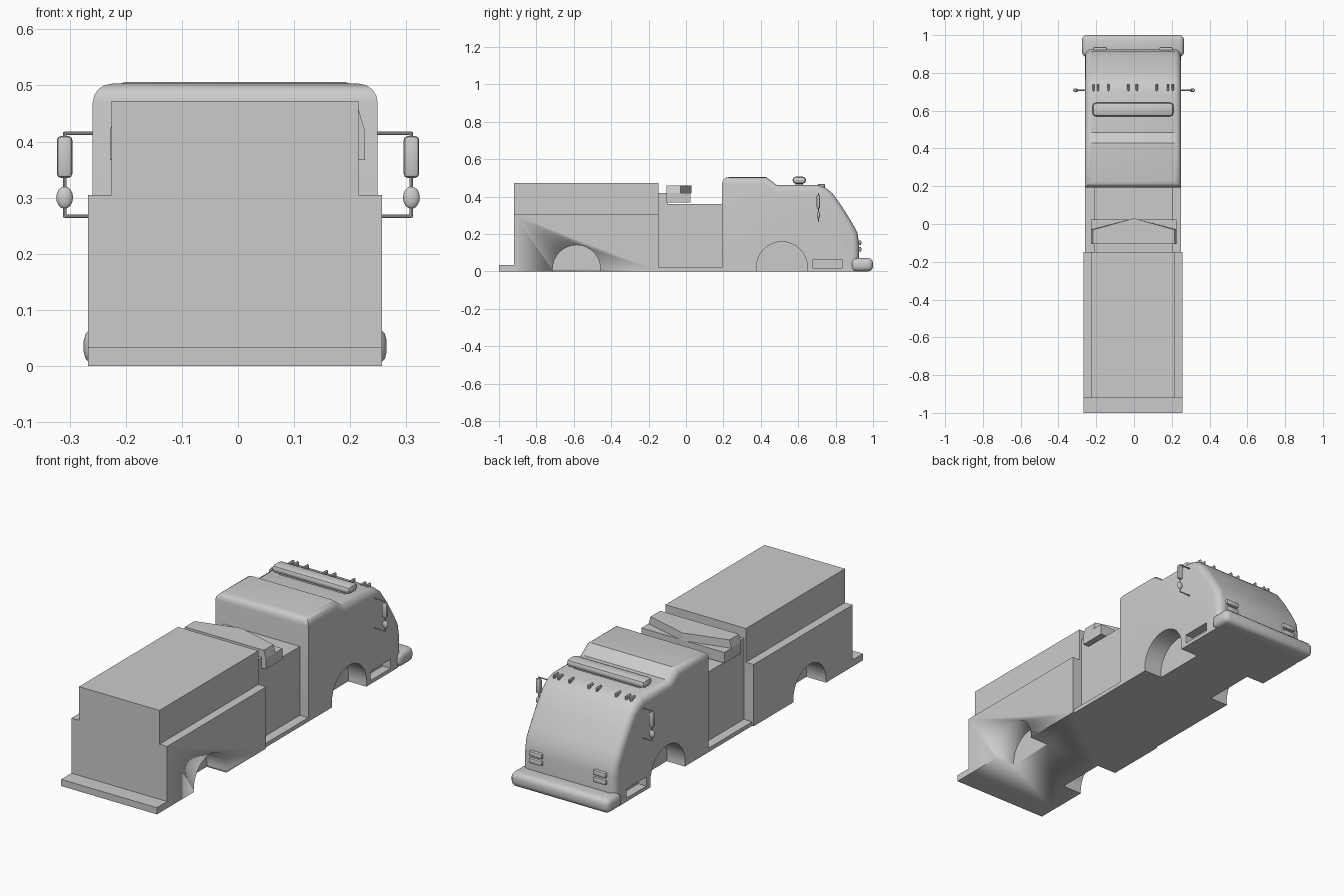
import bpy, bmesh, math
from mathutils import Vector, Matrix

if "Cube" in bpy.data.objects:
    bpy.data.objects.remove(bpy.data.objects["Cube"])

CX = -0.005  # body centre line

grey = bpy.data.materials.new("plain_grey")
grey.use_nodes = True
grey.diffuse_color = (0.6, 0.6, 0.6, 1)
grey.node_tree.nodes["Principled BSDF"].inputs["Base Color"].default_value = (0.6, 0.6, 0.6, 1)


def finish(bm, name, angle=35):
    """Turn a bmesh into a shaded object."""
    bmesh.ops.recalc_face_normals(bm, faces=bm.faces)
    mesh = bpy.data.meshes.new(name)
    bm.to_mesh(mesh)
    bm.free()
    mesh.materials.append(grey)
    ob = bpy.data.objects.new(name, mesh)
    bpy.context.collection.objects.link(ob)
    shade(ob, angle)
    return ob


def shade(ob, angle):
    bpy.ops.object.select_all(action='DESELECT')
    ob.select_set(True)
    bpy.context.view_layer.objects.active = ob
    bpy.ops.object.shade_smooth_by_angle(angle=math.radians(angle))


def prism(points, axis, a, b):
    """Extrude a profile along x (points y,z), y (points x,z) or z (points x,y)."""
    bm = bmesh.new()
    place = {'x': lambda p, t: (t, p[0], p[1]),
             'y': lambda p, t: (p[0], t, p[1]),
             'z': lambda p, t: (p[0], p[1], t)}[axis]
    face = bm.faces.new([bm.verts.new(place(p, a)) for p in points])
    out = bmesh.ops.extrude_face_region(bm, geom=[face])
    shift = Vector(place((0, 0), b - a))
    bmesh.ops.translate(bm, vec=shift, verts=[v for v in out['geom'] if isinstance(v, bmesh.types.BMVert)])
    return bm


def box(name, x, y, z, bevel=0, segments=2, angle=35):
    bm = prism([(x[0], y[0]), (x[1], y[0]), (x[1], y[1]), (x[0], y[1])], 'z', *z)
    if bevel:
        bmesh.ops.bevel(bm, geom=list(bm.edges), offset=bevel, segments=segments,
                        profile=0.5, affect='EDGES', clamp_overlap=True)
    return finish(bm, name, angle)


def rod(name, start, end, radius):
    start, end = Vector(start), Vector(end)
    d = end - start
    bm = bmesh.new()
    bmesh.ops.create_cone(bm, cap_ends=True, segments=8, radius1=radius, radius2=radius, depth=d.length,
                          matrix=Matrix.Translation((start + end) / 2) @ d.to_track_quat('Z', 'Y').to_matrix().to_4x4())
    return finish(bm, name)


def well(y, z, radius, side, depth=0.11):
    """Cutter for one wheel arch."""
    bm = bmesh.new()
    bmesh.ops.create_cone(bm, cap_ends=True, segments=32, radius1=radius, radius2=radius, depth=2 * depth,
                          matrix=Matrix.Translation((CX + side * 0.265, y, z)) @ Matrix.Rotation(math.pi / 2, 4, 'Y'))
    return finish(bm, "arch_cutter")


def carve(ob, cutters, angle):
    """Subtract the cutters and bake the result."""
    for c in cutters:
        mod = ob.modifiers.new("cut", 'BOOLEAN')
        mod.operation, mod.solver, mod.object = 'DIFFERENCE', 'EXACT', c
    graph = bpy.context.evaluated_depsgraph_get()
    mesh = bpy.data.meshes.new_from_object(ob.evaluated_get(graph))
    ob.modifiers.clear()
    ob.data = mesh
    for c in cutters:
        bpy.data.objects.remove(c)
    shade(ob, angle)


# Rear body with a shoulder, softly shaded all over
low, top = 0.262, 0.22
half = [(low, 0), (low, 0.305), (top, 0.305), (top, 0.472)]
outline = [(CX + x, z) for x, z in half] + [(CX - x, z) for x, z in reversed(half)]
rear_body = finish(prism(outline, 'y', -0.92, -0.147), "rear_body")
carve(rear_body, [well(-0.585, 0.012, 0.128, s) for s in (-1, 1)], 180)

# Tailboard
box("tailboard", (CX - low, CX + low), (-1, -0.915), (0, 0.033))

# Cab: side profile with rounded upper edges
cab_profile = [(0.193, 0), (0.193, 0.503), (0.43, 0.503), (0.485, 0.462), (0.7, 0.462), (0.745, 0.447),
               (0.785, 0.415), (0.835, 0.345), (0.885, 0.265), (0.915, 0.21), (0.925, 0.15), (0.925, 0)]
bm = prism(cab_profile, 'x', CX - 0.254, CX + 0.254)


def rounded(e):
    a, b = (v.co for v in e.verts)
    behind = max(a.y, b.y) < 0.2
    across = abs(a.x - b.x) > 0.1
    return max(a.z, b.z) > 0.1 and (a.z + b.z > 0.9 if across and behind else not across and not behind)


bmesh.ops.bevel(bm, geom=[e for e in bm.edges if rounded(e)], offset=0.034, segments=4,
                profile=0.5, affect='EDGES', clamp_overlap=True)
cab = finish(bm, "cab")
cutters = [well(0.513, 0.022, 0.136, s) for s in (-1, 1)]
for s in (-1, 1):
    xs = sorted((CX + s * 0.21, CX + s * 0.3))
    cutters.append(box("step_cutter", xs, (0.68, 0.835), (0.018, 0.063)))
carve(cab, cutters, 40)

# Front bumper
box("bumper", (CX - 0.27, CX + 0.27), (0.885, 1), (0, 0.07), 0.025, 3, 50)

# Narrow mid section on a wide floor
box("mid_floor", (CX - 0.254, CX + 0.254), (-0.15, 0.195), (0, 0.02))
box("mid_section", (CX - 0.208, CX + 0.208), (-0.15, 0.195), (0.02, 0.36))
box("pump_ledge", (CX - 0.208, CX + 0.208), (-0.15, -0.1), (0.36, 0.42))

# Pump cover: tray below, pointed hood above
box("pump_tray", (-0.228, 0.226), (-0.105, 0.025), (0.367, 0.42))
bm = prism([(-0.228, -0.105), (0.226, -0.105), (0.226, -0.03), (-0.001, 0.03), (-0.228, -0.03)], 'z', 0.42, 0.458)
for v in bm.verts:
    if v.co.z > 0.45 and abs(v.co.x) > 0.1:
        v.co.x *= 0.95
finish(bm, "pump_hood", 20)

# Roof light bar on its mount
box("light_bar_mount", (CX - 0.18, CX + 0.18), (0.585, 0.625), (0.455, 0.475))
box("light_bar", (CX - 0.214, CX + 0.214), (0.57, 0.642), (0.468, 0.506), 0.017, 2)

# Roof marker lights along the brow
for i, x in enumerate((-0.215, -0.19, -0.135, -0.03, 0.015, 0.12, 0.18, 0.205)):
    box(f"marker_light_{i}", (x - 0.006, x + 0.006), (0.705, 0.742), (0.445, 0.468), 0.004, 1)

for s, side in ((-1, "right"), (1, "left")):
    # Stacked headlights
    hx = CX + s * 0.175
    for z, level in ((0.105, "lower"), (0.14, "upper")):
        box(f"{side}_{level}_headlight", (hx - 0.036, hx + 0.036), (0.915, 0.937), (z, z + 0.026), 0.007, 2)
    # Mirror frame
    x, y = s * 0.309, 0.708
    for z, level in ((0.267, "lower"), (0.415, "upper")):
        rod(f"{side}_{level}_mirror_arm", (s * 0.235, y, z), (x, y, z), 0.003)
    rod(f"{side}_mirror_post", (x, y, 0.265), (x, y, 0.417), 0.003)
    # Long mirror and small round mirror
    box(f"{side}_mirror", (x - 0.014, x + 0.014), (y - 0.009, y + 0.009), (0.335, 0.41), 0.008, 2)
    bm = bmesh.new()
    bmesh.ops.create_uvsphere(bm, u_segments=12, v_segments=8, radius=1,
                              matrix=Matrix.Translation((x, y, 0.3)) @ Matrix.Diagonal((0.015, 0.008, 0.02, 1)))
    finish(bm, f"{side}_round_mirror", 60)
